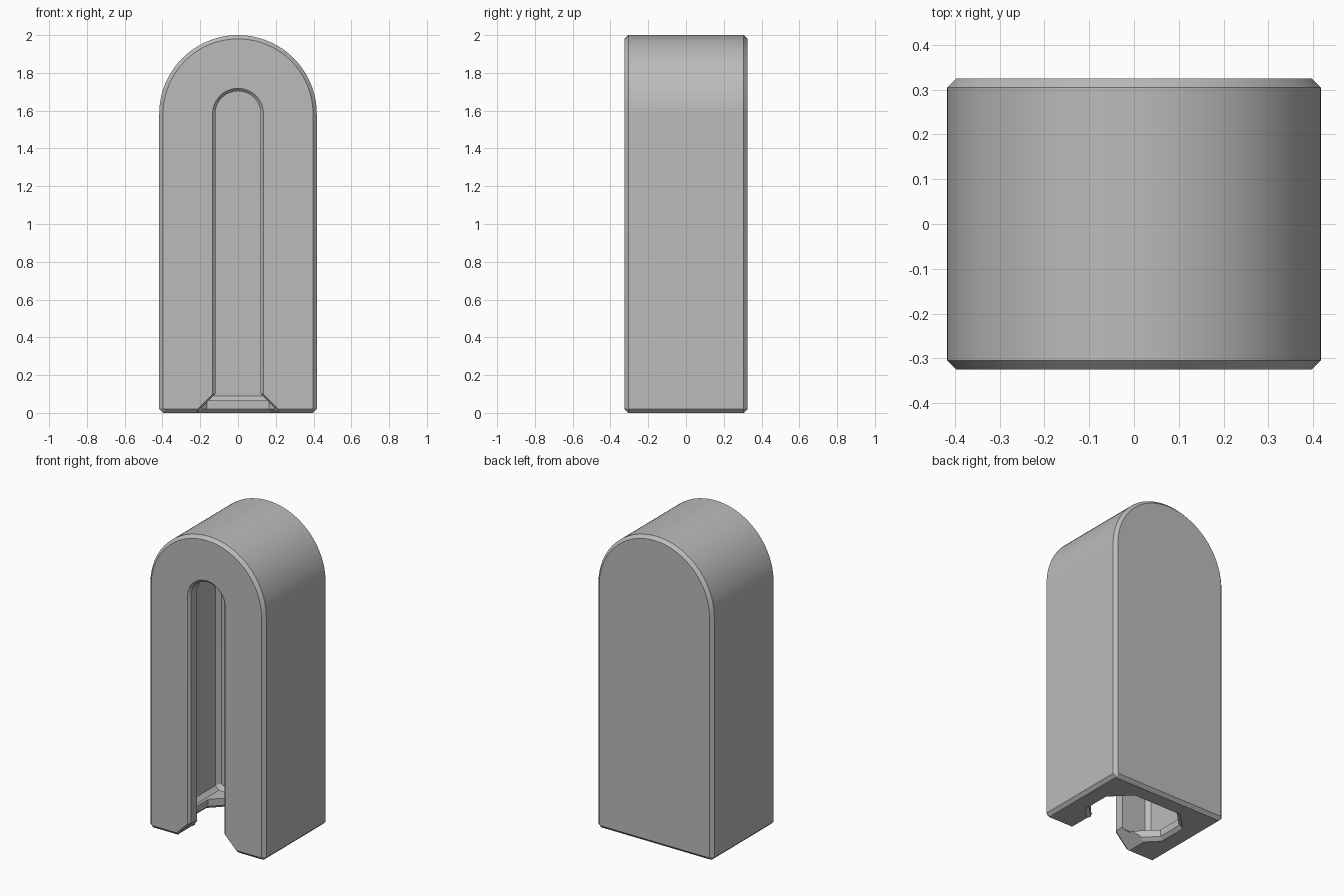
import bpy, bmesh, math

if "Cube" in bpy.data.objects:
    bpy.data.objects.remove(bpy.data.objects["Cube"])

ARCH_Z = 1.583      # height of the common arch centre
SEGMENTS = 48


def arch_outline(radius, foot):
    """Arch over a mirrored list of right-hand foot points (x, z), bottom first."""
    top = [(radius * math.cos(math.pi * i / SEGMENTS),
            ARCH_Z + radius * math.sin(math.pi * i / SEGMENTS))
           for i in range(SEGMENTS + 1)]
    return foot + top + [(-x, z) for x, z in reversed(foot)]


def loft(name, rings):
    """Skin a closed solid through rings with equal point counts."""
    bm = bmesh.new()
    loops = [[bm.verts.new(p) for p in ring] for ring in rings]
    n = len(loops[0])
    for a, b in zip(loops, loops[1:]):
        for i in range(n):
            j = (i + 1) % n
            bm.faces.new((a[i], a[j], b[j], b[i]))
    bm.faces.new(loops[0])
    bm.faces.new(loops[-1])
    bmesh.ops.recalc_face_normals(bm, faces=bm.faces)
    mesh = bpy.data.meshes.new(name)
    bm.to_mesh(mesh)
    bm.free()
    obj = bpy.data.objects.new(name, mesh)
    bpy.context.collection.objects.link(obj)
    return obj


def chamfered_arch(name, radius, bottom, depth, c):
    """Arched block with every edge chamfered by c."""
    def ring(y, inset):
        cut = c * (1 - 0.586 * inset / c)
        r, z = radius - inset, bottom + inset
        return [(x, y, h) for x, h in
                arch_outline(r, [(r - cut, z), (r, z + cut)])]
    return loft(name, [ring(-depth, c), ring(-depth + c, 0),
                       ring(depth - c, 0), ring(depth, c)])


def octagon(hx, hy, cut, z):
    """Rectangle with cut corners at height z."""
    quarter = [(hx, hy - cut), (hx - cut, hy)]
    half = quarter + [(-x, y) for x, y in reversed(quarter)]
    return [(x, y, z) for x, y in half + [(-x, -y) for x, y in half]]


# Outer shell
cover = chamfered_arch("cover", 0.417, 0.0, 0.325, 0.02)

# Inner hollow, stopping above the bottom lip
cavity = chamfered_arch("cavity_cutter", 0.32, 0.065, 0.25, 0.025)

# Mouth through the lip, flared at the bottom
mouth = loft("mouth_cutter", [octagon(0.305, 0.225, 0.125, -0.01),
                              octagon(0.275, 0.195, 0.11, 0.02),
                              octagon(0.275, 0.195, 0.11, 0.2)])


# Front slot with a chamfered rim and a splayed foot
def slot_ring(y, grow):
    w = 0.12 + grow
    foot = [(w + 0.11, -0.01), (w, 0.1)]
    return [(x, y, z) for x, z in arch_outline(w, foot)]


slot = loft("slot_cutter", [slot_ring(-0.34, 0.03), slot_ring(-0.31, 0.0),
                            slot_ring(-0.17, 0.0)])

# Carve the shell
for cutter in (cavity, mouth, slot):
    mod = cover.modifiers.new(cutter.name, 'BOOLEAN')
    mod.operation = 'DIFFERENCE'
    mod.solver = 'EXACT'
    mod.object = cutter
    cutter.hide_render = True
bpy.context.view_layer.update()
carved = bpy.data.meshes.new_from_object(
    cover.evaluated_get(bpy.context.evaluated_depsgraph_get()))
cover.modifiers.clear()
cover.data = carved
for cutter in (cavity, mouth, slot):
    bpy.data.objects.remove(cutter)

# Plain grey finish, smooth arch with sharp chamfers
grey = bpy.data.materials.new("plain grey")
grey.diffuse_color = (0.5, 0.5, 0.5, 1)
grey.use_nodes = True
grey.node_tree.nodes["Principled BSDF"].inputs["Base Color"].default_value = grey.diffuse_color
cover.data.materials.clear()
cover.data.materials.append(grey)
bpy.context.view_layer.objects.active = cover
cover.select_set(True)
bpy.ops.object.shade_smooth_by_angle(angle=math.radians(30))
